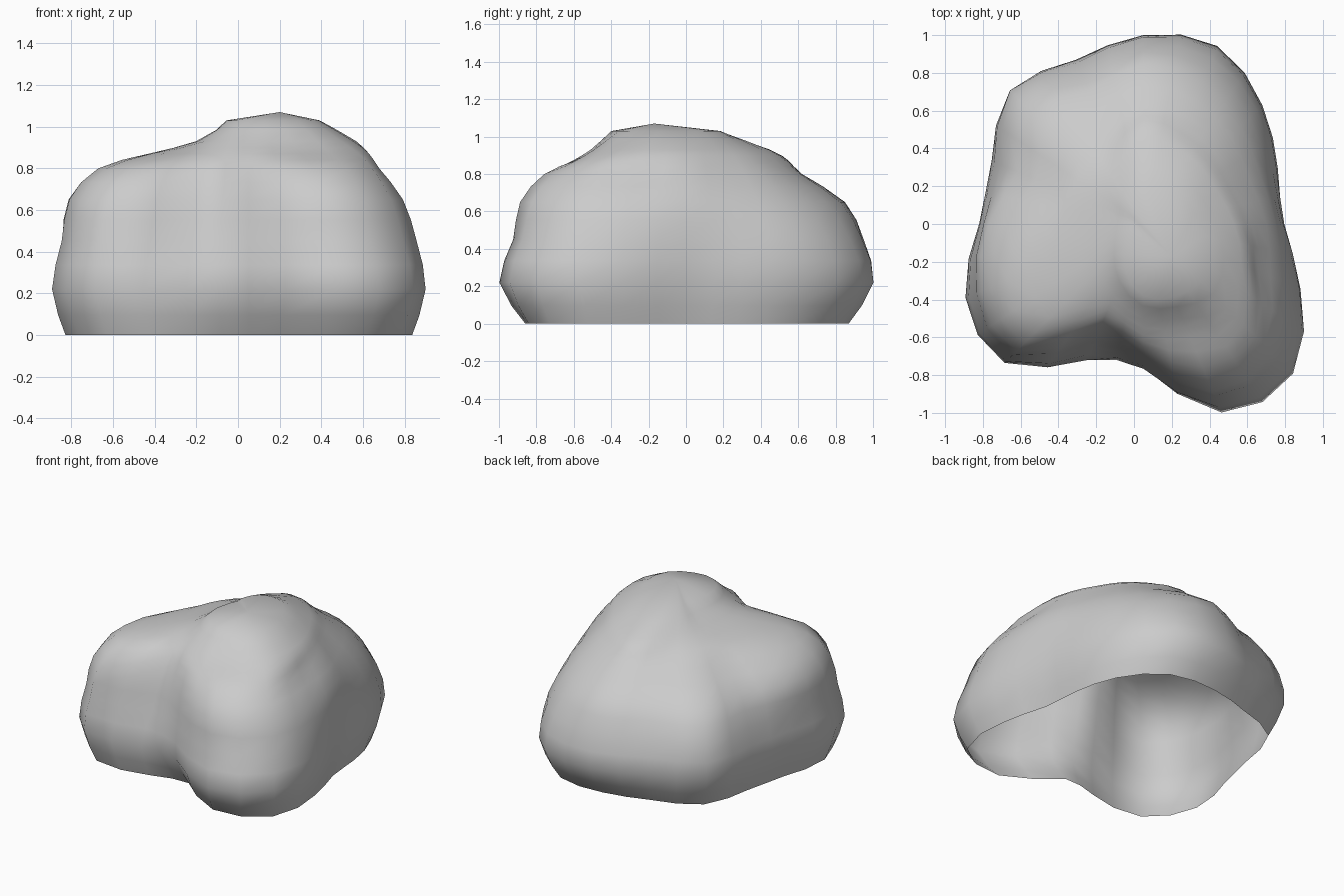
import bpy
import bmesh
from math import cos, sin, tau
from mathutils import Vector

default_cube = bpy.data.objects.get("Cube")
if default_cube:
    bpy.data.objects.remove(default_cube, do_unlink=True)

# Boulder cross-sections: height, then radii counter-clockwise from +x
AXIS = Vector((0.05, 0, 0))
APEX = Vector((0.2, -0.17, 1.07))
SECTIONS = [
    (0, [.69, .72, .82, .9, .86, .84, .9, .8, .81, .95, .96, .72, .62, .93, 1.03, .83]),
    (.22, [.74, .77, .89, 1.02, 1, .94, 1, .87, .87, 1.02, 1.04, .78, .76, 1.08, 1.12, .9]),
    (.45, [.74, .74, .85, .95, .95, .88, .97, .82, .85, .97, 1, .7, .75, 1, 1.05, .87]),
    (.65, [.7, .67, .73, .81, .85, .76, .84, .72, .82, .93, .95, .64, .71, .96, .97, .8]),
    (.8, [.6, .55, .58, .61, .62, .53, .56, .51, .62, .78, .81, .56, .65, .82, .84, .66]),
    (.87, [.54, .49, .5, .52, .55, .43, .42, .42, .44, .52, .58, .49, .59, .65, .75, .62]),
    (.93, [.48, .43, .43, .44, .45, .34, .28, .24, .24, .27, .34, .41, .5, .54, .63, .56]),
    (1.03, [.29, .26, .23, .2, .16, .11, .08, .06, .06, .08, .13, .26, .38, .42, .43, .37]),
]


def blend(a, b, c, d, t):
    """Smooth curve from b to c, guided by its neighbours a and d."""
    return b + t / 2 * (c - a + t * (2 * a - 5 * b + 4 * c - d
                                     + t * (3 * (b - c) + d - a)))


def refine(values, closed, steps=2):
    """Insert smooth in-between values into a closed or open sequence."""
    count = len(values)

    def pick(i):
        return values[i % count] if closed else values[min(max(i, 0), count - 1)]

    spans = count if closed else count - 1
    result = [blend(*(pick(i + k) for k in (-1, 0, 1, 2)), s / steps)
              for i in range(spans) for s in range(steps)]
    return result if closed else result + [values[-1]]


def make_material(name, colour):
    mat = bpy.data.materials.new(name)
    mat.use_nodes = True
    mat.diffuse_color = colour
    shader = next(n for n in mat.node_tree.nodes if n.type == 'BSDF_PRINCIPLED')
    shader.inputs["Base Color"].default_value = colour
    shader.inputs["Roughness"].default_value = 0.9
    return mat


# Refine the outlines around the boulder, then up each meridian
heights = refine([z for z, _ in SECTIONS], closed=False)
outlines = [refine(radii, closed=True) for _, radii in SECTIONS]
meridians = [refine(list(column), closed=False) for column in zip(*outlines)]
sides = len(meridians)

# Loft the shell, open underneath, and close the crown
bm = bmesh.new()
rings = []
for level, z in enumerate(heights):
    ring = []
    for i, meridian in enumerate(meridians):
        angle = tau * i / sides
        r = meridian[level]
        ring.append(bm.verts.new(AXIS + Vector((r * cos(angle), r * sin(angle), z))))
    rings.append(ring)
for lower, upper in zip(rings, rings[1:]):
    for i in range(sides):
        j = (i + 1) % sides
        bm.faces.new((lower[i], lower[j], upper[j], upper[i]))
crown = bm.verts.new(APEX)
for i in range(sides):
    bm.faces.new((rings[-1][i], rings[-1][(i + 1) % sides], crown))
for face in bm.faces:
    face.smooth = True

mesh = bpy.data.meshes.new("boulder")
bm.to_mesh(mesh)
bm.free()
mesh.materials.append(make_material("stone grey", (0.6, 0.6, 0.6, 1)))
boulder = bpy.data.objects.new("boulder", mesh)
bpy.context.collection.objects.link(boulder)
